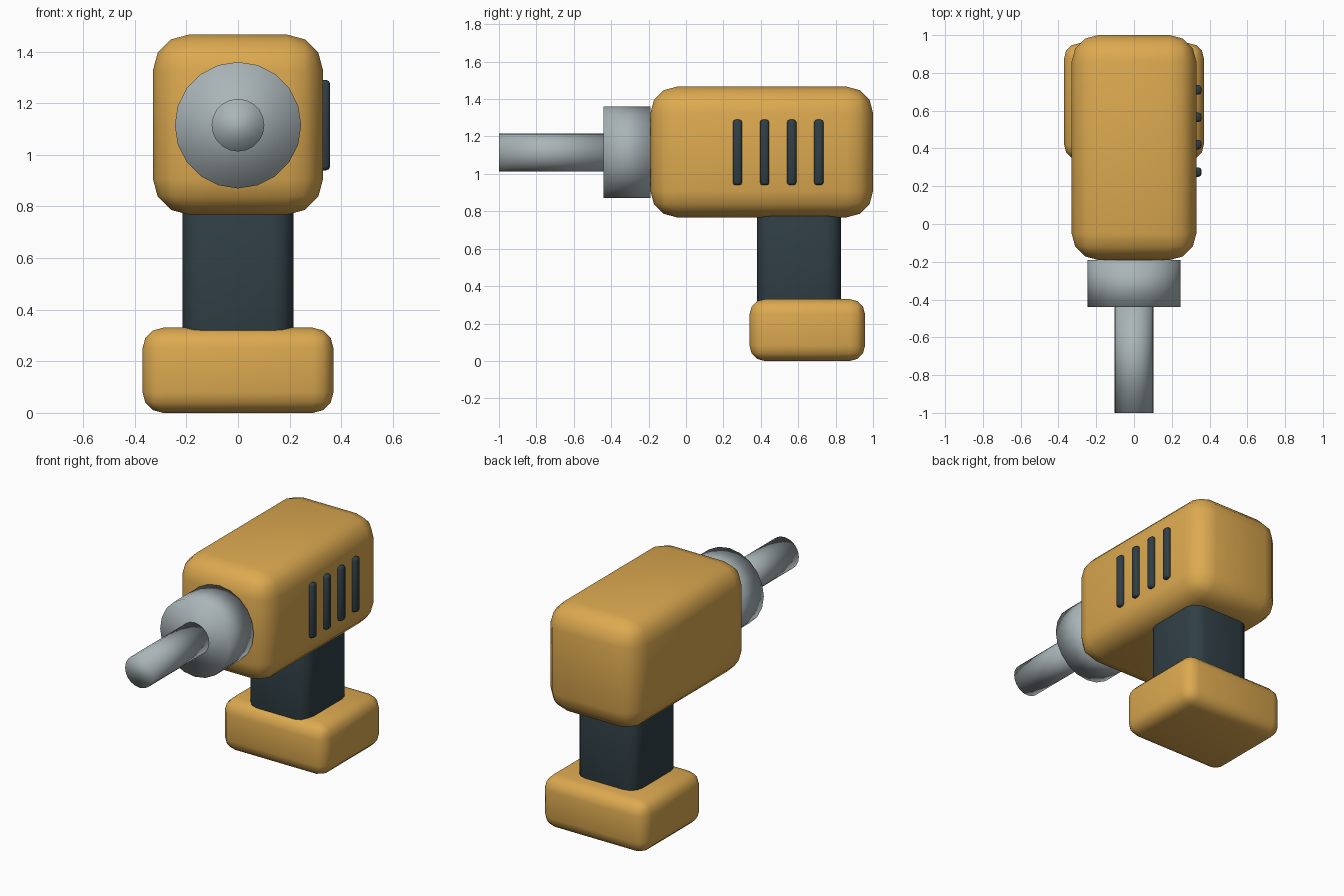
import bpy
from math import pi

if "Cube" in bpy.data.objects:
    bpy.data.objects.remove(bpy.data.objects["Cube"])


def material(name, rgb):
    m = bpy.data.materials.new(name)
    m.diffuse_color = (*rgb, 1)
    m.use_nodes = True
    m.node_tree.nodes["Principled BSDF"].inputs["Base Color"].default_value = m.diffuse_color
    return m


ORANGE = material("orange_shell", (0.72, 0.40, 0.08))
DARK = material("dark_rubber", (0.03, 0.05, 0.06))
STEEL = material("steel", (0.40, 0.46, 0.48))


def finish(ob, name, mat):
    ob.name = name
    ob.data.materials.append(mat)
    bpy.ops.object.shade_smooth()
    return ob


def rounded_box(name, lo, hi, bevel, mat, segments=3):
    centre = [(a + b) / 2 for a, b in zip(lo, hi)]
    bpy.ops.mesh.primitive_cube_add(size=1, location=centre)
    ob = bpy.context.object
    ob.scale = [b - a for a, b in zip(lo, hi)]
    bpy.ops.object.transform_apply(location=False, rotation=False, scale=True)
    mod = ob.modifiers.new("round_edges", "BEVEL")
    mod.width = bevel
    mod.segments = segments
    return finish(ob, name, mat)


def barrel(name, radius, y0, y1, mat):
    bpy.ops.mesh.primitive_cylinder_add(
        vertices=20, radius=radius, depth=y1 - y0,
        location=(0, (y0 + y1) / 2, 1.115), rotation=(pi / 2, 0, 0))
    return finish(bpy.context.object, name, mat)


# Motor housing, grip and battery
rounded_box("motor_housing", (-0.33, -0.19, 0.768), (0.33, 1.0, 1.466), 0.14, ORANGE)
rounded_box("grip", (-0.215, 0.38, 0.24), (0.215, 0.83, 0.88), 0.08, DARK)
rounded_box("battery", (-0.37, 0.34, 0.0), (0.37, 0.957, 0.33), 0.08, ORANGE)

# Chuck and drill bit
barrel("chuck", 0.245, -0.44, -0.19, STEEL)
barrel("bit", 0.102, -1.0, -0.43, STEEL)

# Cooling vents, right side only
for i in range(4):
    y = 0.275 + i * 0.145
    rounded_box(f"vent_{i + 1}", (0.295, y - 0.025, 0.94), (0.357, y + 0.025, 1.29),
                0.015, DARK, 2)
